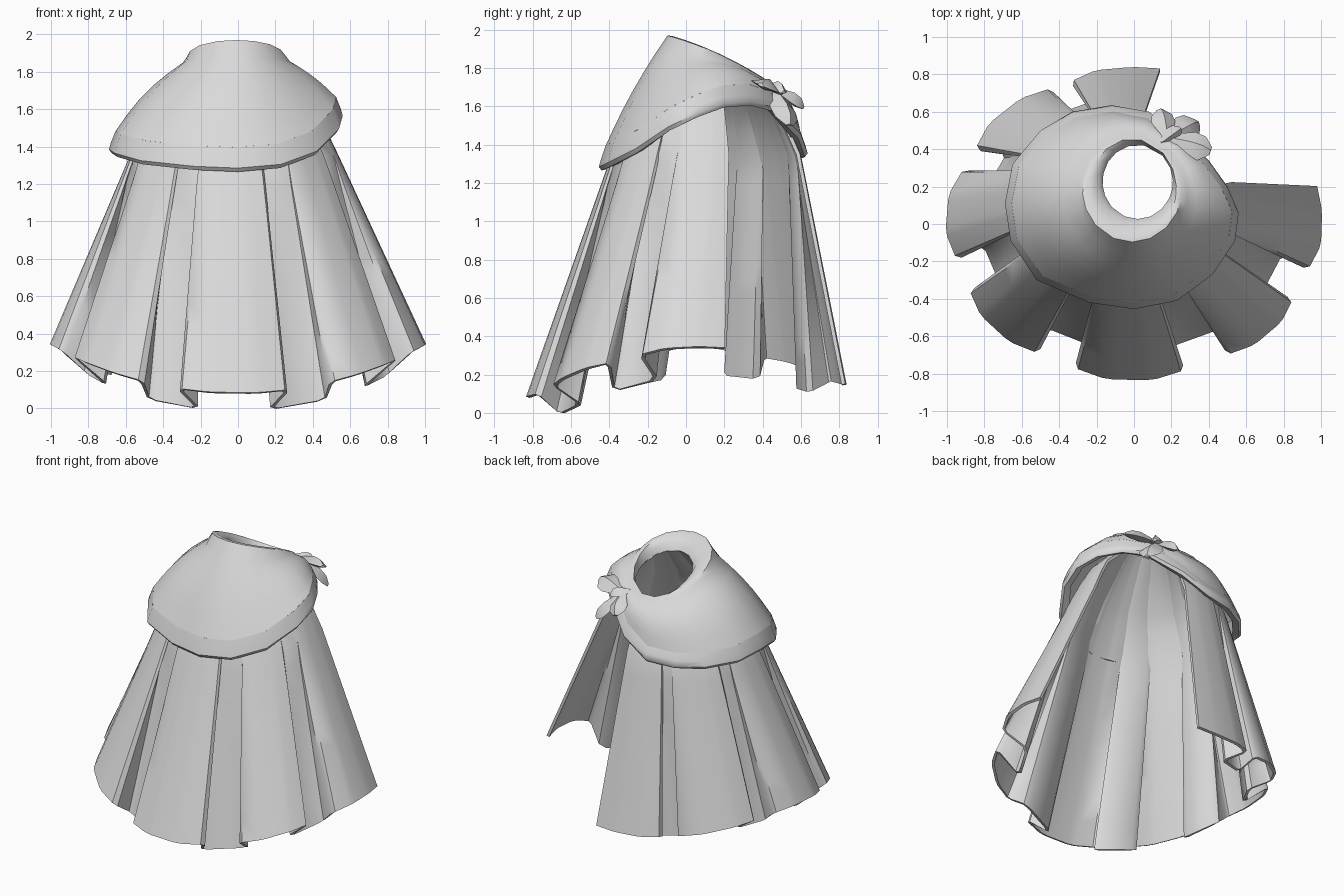
import bpy, bmesh, math
from math import sin, cos, radians, pi
from mathutils import Vector

if "Cube" in bpy.data.objects:
    bpy.data.objects.remove(bpy.data.objects["Cube"], do_unlink=True)

cloth = bpy.data.materials.new("grey_cloth")
cloth.use_nodes = True
cloth.diffuse_color = (0.7, 0.7, 0.7, 1)
cloth.node_tree.nodes["Principled BSDF"].inputs["Base Color"].default_value = (0.7, 0.7, 0.7, 1)


def loft(name, rows, closed, caps=False, thickness=0, wrap=False, angle=45):
    """Skin a list of equally long point rows."""
    bm = bmesh.new()
    grid = [[bm.verts.new(p) for p in row] for row in rows]
    n = len(rows[0])
    pairs = list(zip(grid, grid[1:])) + ([(grid[-1], grid[0])] if wrap else [])
    for lower, upper in pairs:
        for i in range(n if closed else n - 1):
            j = (i + 1) % n
            bm.faces.new((lower[i], lower[j], upper[j], upper[i]))
    if caps:
        bm.faces.new(grid[0])
        bm.faces.new(grid[-1])
    bmesh.ops.recalc_face_normals(bm, faces=bm.faces)
    mesh = bpy.data.meshes.new(name)
    bm.to_mesh(mesh)
    bm.free()
    obj = bpy.data.objects.new(name, mesh)
    bpy.context.collection.objects.link(obj)
    mesh.materials.append(cloth)
    bpy.ops.object.select_all(action="DESELECT")
    obj.select_set(True)
    bpy.context.view_layer.objects.active = obj
    if thickness:
        solid = obj.modifiers.new("thickness", "SOLIDIFY")
        solid.thickness = thickness
        solid.offset = 0
        bpy.ops.object.modifier_apply(modifier=solid.name)
    bpy.ops.object.shade_smooth_by_angle(angle=radians(angle))


def oval(cx, cy, rx, ry, a):
    return cx + rx * cos(a), cy + ry * sin(a)


def round_corners(pts):
    out = [pts[0]]
    for p, q in zip(pts, pts[1:]):
        out += [p.lerp(q, 0.14), p.lerp(q, 0.86)]
    return out + [pts[-1]]


# Skirt: box pleats given as start and end angles, open at the back on one side
pleats = [(14, -17), (-30, -59), (-74, -109), (-122, -154),
          (-167, -201), (-210, -243), (-250, -278)]
plan = []   # (angle, radius factor, drop)


def add_groove(deg):
    plan.append((deg, 0.81, 0.07 - 0.03 * sin(radians(deg))))


for k, (a, b) in enumerate(pleats):
    first, last = k == 0, k == len(pleats) - 1
    if not first:
        add_groove(a - 4)
    plan += [(a, 1 if first else 0.97, 0), (a * 0.7 + b * 0.3, 1, 0),
             (a * 0.3 + b * 0.7, 1, 0), (b, 1 if last else 0.97, 0)]
    if not last:
        add_groove(b + 4)
hem, chest, shoulder, collar, neck_seam = [], [], [], [], []
for deg, r, drop in plan:
    a = radians(deg)
    x, y = oval(0, 0, r, 0.83 * r, a)
    hem.append(Vector((x, y, 0.08 + 0.23 * x * x + 0.04 * (y + 0.8) - drop)))
    # The folds fade out into a smooth ring under the cape
    a = radians(deg + (4 if drop and plan.index((deg, r, drop)) % 6 == 0 else -4 if drop else 0))
    chest.append(Vector((*oval(-0.02, 0.105, 0.55, 0.485, a), 1.35)))
    shoulder.append(Vector((*oval(-0.01, 0.11, 0.41, 0.36, a), 1.6)))
    x, y = oval(0.015, 0.2, 0.26, 0.25, a)
    collar.append(Vector((x, y, 1.8 - 0.34 * y)))
    x, y = oval(0.02, 0.225, 0.2, 0.21, a)
    neck_seam.append(Vector((x, y, 1.88 - 0.46 * y)))
hem, chest, shoulder, collar, neck_seam = [
    round_corners(r) for r in (hem, chest, shoulder, collar, neck_seam)]
rows = [[p.lerp(q, t / 8) for p, q in zip(hem, chest)] for t in range(9)]
rows += [[p.lerp(q, 0.5) + Vector((0, 0, 0.01)) for p, q in zip(chest, shoulder)],
         shoulder, collar, neck_seam]
loft("pleated_skirt", rows, closed=False, thickness=0.02)

# Lower rim of the shoulder cape, lifted towards the bow
rim = [Vector(p) for p in (
    (.28, .46, 1.58), (.08, .6, 1.44), (-.12, .635, 1.34), (-.33, .6, 1.33), (-.5, .5, 1.33),
    (-.65, .32, 1.35), (-.69, .11, 1.37), (-.66, -.09, 1.35), (-.52, -.3, 1.31),
    (-.24, -.42, 1.28), (0, -.455, 1.27), (.23, -.41, 1.29), (.42, -.27, 1.36),
    (.54, -.09, 1.48), (.56, .06, 1.55), (.5, .2, 1.6), (.4, .34, 1.61))]

# Shoulder cape with a short slanted neck
columns, band = [], []
for p in rim:
    a = math.atan2(p.y - 0.18, p.x)
    out = Vector((cos(a), sin(a), 0))

    def neck(cx, cy, rx, ry, drop):
        x, y = oval(cx, cy, rx, ry, a)
        back = y + 0.09
        return Vector((x, y, 1.97 - 0.28 * back - 0.35 * back * back - drop))

    base = neck(-0.005, 0.16, 0.285, 0.32, max(0.02, 0.04 - 0.085 * sin(a)))
    height = 0.112 - 0.015 * sin(a)
    edge = p - out * 0.042 + Vector((0, 0, height - 0.005))
    swell = 0.016 - 0.006 * cos(a) + 0.008 * sin(a)
    bulge = (out + Vector((0, 0, 1))) * min(swell, 0.1 * (edge - base).length)
    column = [neck(0.02, 0.225, 0.195, 0.205, 0.07), neck(0.015, 0.22, 0.208, 0.225, 0.03),
              neck(-0.005, 0.19, 0.235, 0.265, 0.005), neck(-0.01, 0.185, 0.262, 0.278, 0.008), base]
    column += [base.lerp(edge, t / 5) + bulge * sin(pi * t / 5) for t in range(1, 6)]
    columns.append(column)
    # Band section: hem, belly, top and the hidden inner side
    band.append([p + out * o + Vector((0, 0, h)) for o, h in (
        (-0.06, 0.01), (-0.015, -0.005), (0, 0.015), (-0.01, 0.05), (-0.036, height), (-0.07, height))])
loft("shoulder_cape", list(zip(*columns)), closed=True, thickness=0.015)
loft("cape_band", band, closed=True, wrap=True, angle=50)


# Bow at the lifted corner: knot and three broad folded lobes
def leaf(name, start, tip, width, roll, depth=0.045):
    start, tip = Vector(start), Vector(tip)
    along = (tip - start).normalized()
    side = along.cross(Vector((0, 0, 1))).normalized()
    up = side.cross(along)
    side, up = side * cos(roll) + up * sin(roll), up * cos(roll) - side * sin(roll)
    sections = []
    for t, w in ((0, 0.3), (0.55, 1), (0.8, 0.9), (1, 0.3)):
        c = start.lerp(tip, t)
        s, u = side * width * w / 2, up * depth * w
        sections.append([c + s, c + u, c - s, c - u * 0.4])
    loft(name, sections, closed=True, caps=True, angle=35)


knot = (0.18, 0.46, 1.69)
leaf("bow_knot", (0.14, 0.43, 1.7), (0.25, 0.51, 1.67), 0.09, 0, depth=0.05)
leaf("bow_front_lobe", knot, (0.41, 0.39, 1.71), 0.16, 0.4)
leaf("bow_back_lobe", knot, (0.14, 0.61, 1.59), 0.13, -0.3)
leaf("bow_tail", knot, (0.34, 0.54, 1.5), 0.16, 0.2)
